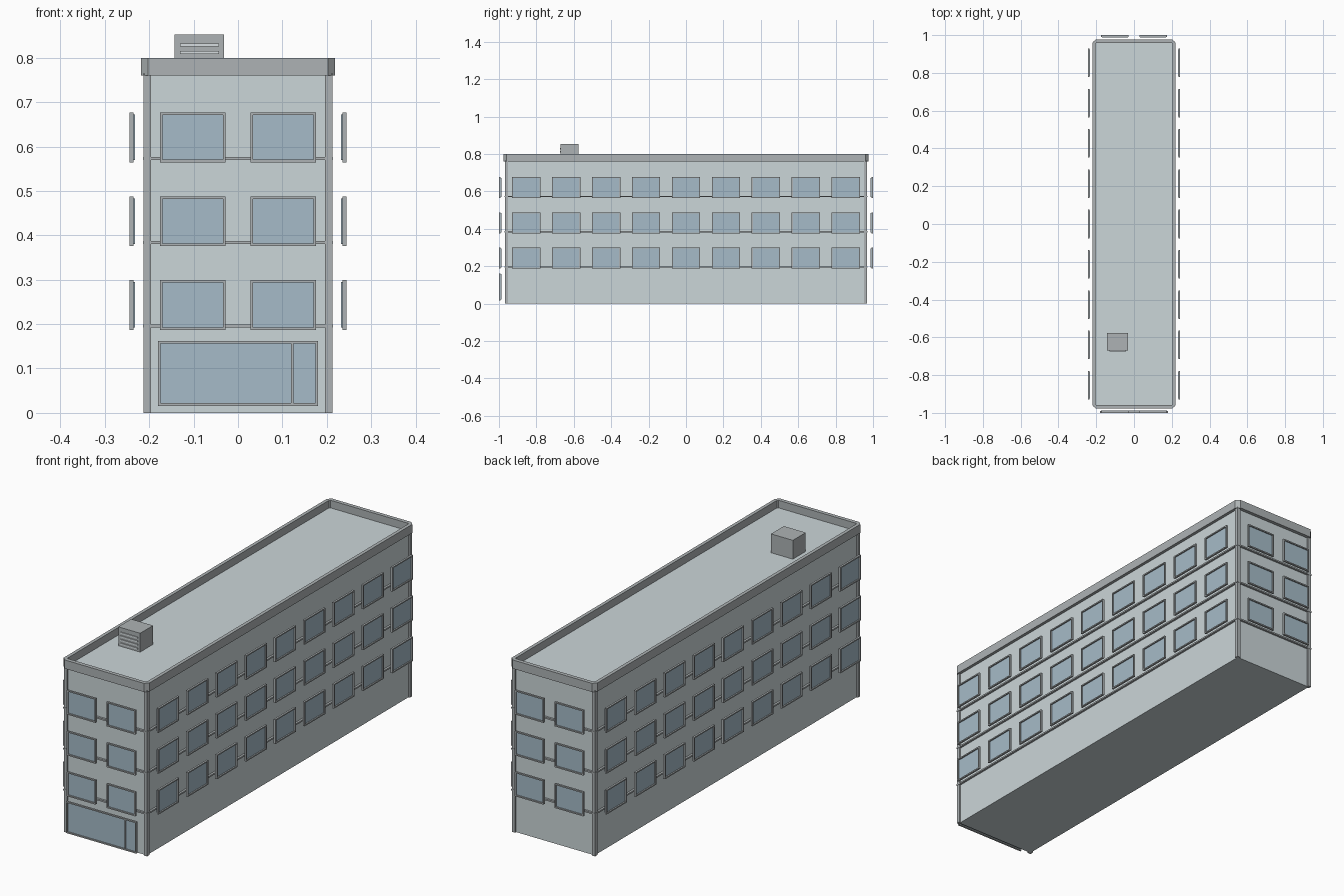
import bpy, bmesh
from math import pi
from mathutils import Matrix, Vector

if "Cube" in bpy.data.objects:
    bpy.data.objects.remove(bpy.data.objects["Cube"])


def material(name, color):
    m = bpy.data.materials.new(name)
    m.diffuse_color = (*color, 1)
    m.use_nodes = True
    m.node_tree.nodes["Principled BSDF"].inputs["Base Color"].default_value = m.diffuse_color
    return m


WALL = material("wall_grey", (0.60, 0.67, 0.69))
TRIM = material("trim_grey", (0.42, 0.45, 0.46))
GLASS = material("glass_blue", (0.38, 0.50, 0.58))
SLAT = material("slat_light", (0.68, 0.73, 0.75))


def finish(name, bm, mat):
    bmesh.ops.recalc_face_normals(bm, faces=bm.faces[:])
    me = bpy.data.meshes.new(name)
    bm.to_mesh(me)
    bm.free()
    me.materials.append(mat)
    ob = bpy.data.objects.new(name, me)
    bpy.context.collection.objects.link(ob)
    return ob


def add_box(bm, lo, hi, mx=Matrix()):
    lo, hi = Vector(lo), Vector(hi)
    m = mx @ Matrix.Translation((lo + hi) / 2) @ Matrix.Diagonal((*(hi - lo), 1))
    bmesh.ops.create_cube(bm, size=1, matrix=m)


def box(name, lo, hi, mat):
    bm = bmesh.new()
    add_box(bm, lo, hi)
    return finish(name, bm, mat)


def add_ring(bm, outer, inner, z0, z1, mx=Matrix()):
    # closed hollow band between two outlines of equal point count
    n = len(outer)
    rows = [[bm.verts.new(mx @ Vector((x, y, z))) for x, y in pts]
            for pts, z in ((outer, z0), (outer, z1), (inner, z1), (inner, z0))]
    for k in range(4):
        a, b = rows[k], rows[(k + 1) % 4]
        for i in range(n):
            j = (i + 1) % n
            bm.faces.new((a[i], a[j], b[j], b[i]))


def rect(x0, x1, y0, y1):
    return [(x0, y0), (x1, y0), (x1, y1), (x0, y1)]


def chamfered(x, y, c):
    return [(-x + c, -y), (x - c, -y), (x, -y + c), (x, y - c),
            (x - c, y), (-x + c, y), (-x, y - c), (-x, -y + c)]


# Building body and corner posts
box("building_body", (-0.205, -0.96, 0), (0.205, 0.96, 0.765), WALL)
bm = bmesh.new()
for sx in (-1, 1):
    for sy in (-1, 1):
        x, y = sx * 0.2043, sy * 0.9597
        add_box(bm, (x - 0.0083, y - 0.0083, 0), (x + 0.0083, y + 0.0083, 0.765))
finish("corner_posts", bm, TRIM)

# Parapet around the sunken roof
bm = bmesh.new()
add_ring(bm, chamfered(0.219, 0.976, 0.0165), chamfered(0.203, 0.958, 0.004), 0.76, 0.80)
finish("parapet", bm, TRIM)

# Sill bands around each upper floor
FLOORS = [0.187, 0.3755, 0.5645]
for i, z in enumerate(FLOORS):
    bm = bmesh.new()
    add_ring(bm, rect(-0.2145, 0.2145, -0.9695, 0.9695),
             rect(-0.2, 0.2, -0.955, 0.955), z + 0.005, z + 0.012)
    finish(f"sill_band_{i + 1}", bm, TRIM)

# Windows: u runs along the wall, v is height, depth runs outwards
UPRIGHT = Matrix.Rotation(pi / 2, 4, 'X')


def add_window(frames, panes, u0, u1, v0, v1, dist, angle):
    mx = Matrix.Rotation(angle, 4, 'Z') @ Matrix.Translation((0, -dist, 0)) @ UPRIGHT
    w = 0.0058
    add_ring(frames, rect(u0, u1, v0, v1), rect(u0 + w, u1 - w, v0 + w, v1 - w),
             -0.009, 0, mx)
    p = w - 0.001
    add_box(panes, (u0 + p, v0 + p, -0.0125), (u1 - p, v1 - p, -0.006), mx)


def window_wall(name, centers, half, dist, angle):
    frames, panes = bmesh.new(), bmesh.new()
    for z in FLOORS:
        for c in centers:
            add_window(frames, panes, c - half, c + half, z, z + 0.1125, dist, angle)
    finish(name + "_window_frames", frames, TRIM)
    finish(name + "_window_panes", panes, GLASS)


ends = [-0.1018, 0.1018]
sides = [-0.854 + 0.2135 * i for i in range(9)]
window_wall("front", ends, 0.0737, 1.0, 0)
window_wall("back", ends, 0.0737, 1.0, pi)
window_wall("right", sides, 0.0755, 0.2445, pi / 2)
window_wall("left", sides, 0.0755, 0.2445, -pi / 2)

# Ground floor shop front with door divider
frames, panes = bmesh.new(), bmesh.new()
add_window(frames, panes, -0.18, 0.18, 0.016, 0.162, 1.0, 0)
add_box(frames, (0.1195, -1.0, 0.0215), (0.1245, -0.991, 0.1565))
finish("shop_front_frame", frames, TRIM)
finish("shop_front_glass", panes, GLASS)

# Rooftop ventilation unit with louvres
box("roof_unit", (-0.143, -0.67, 0.764), (-0.031, -0.576, 0.852), TRIM)
bm = bmesh.new()
for i in range(4):
    z = 0.8285 - 0.0168 * i
    add_box(bm, (-0.131, -0.674, z - 0.0035), (-0.043, -0.668, z + 0.0035))
finish("roof_unit_louvres", bm, SLAT)
